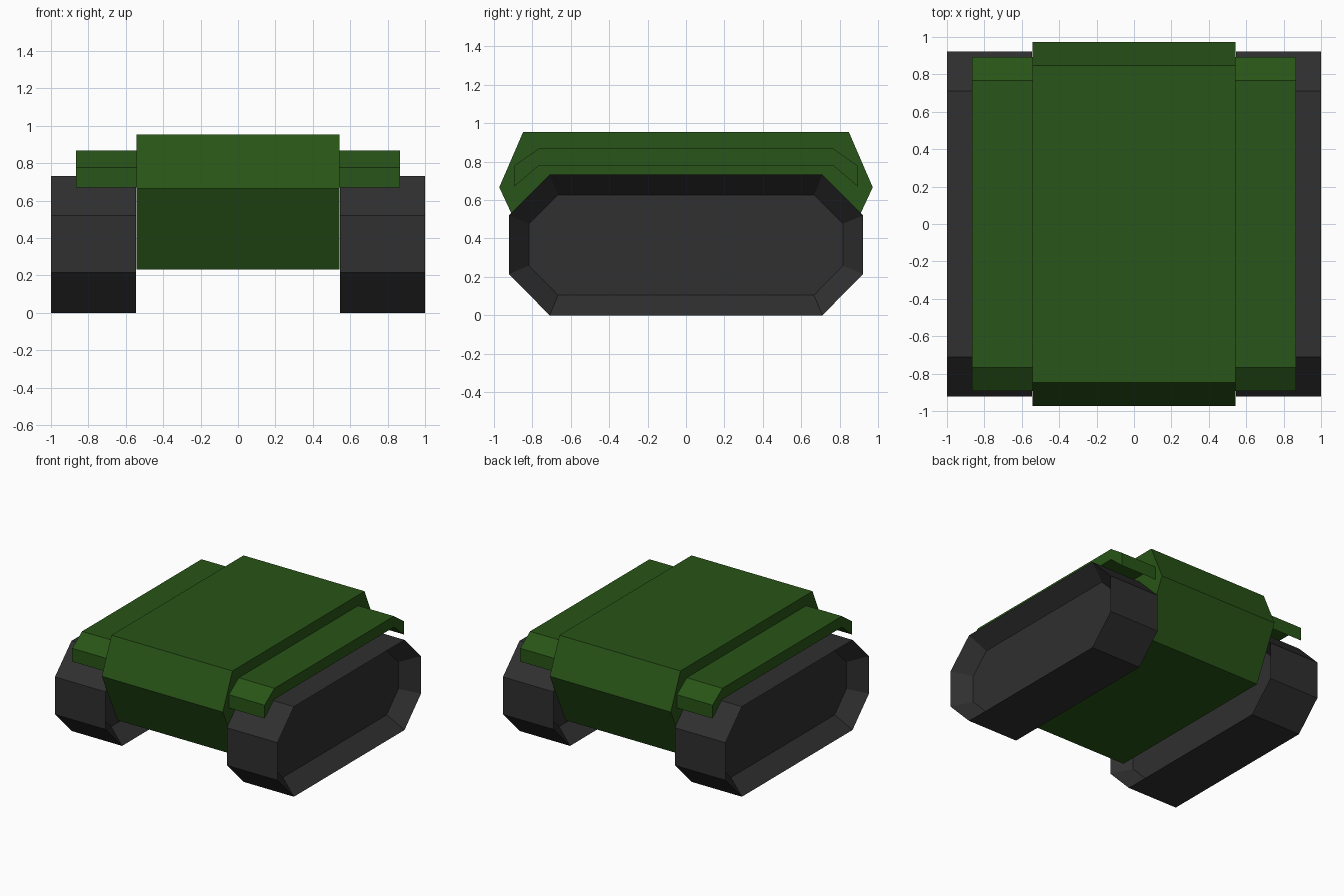
import bpy, bmesh
from mathutils import Vector

if "Cube" in bpy.data.objects:
    bpy.data.objects.remove(bpy.data.objects["Cube"])


def material(name, rgb):
    m = bpy.data.materials.new(name)
    m.diffuse_color = (*rgb, 1)
    m.use_nodes = True
    m.node_tree.nodes["Principled BSDF"].inputs["Base Color"].default_value = m.diffuse_color
    return m


GREEN = material("green_paint", (0.022, 0.09, 0.009))
DARK = material("dark_rubber", (0.029, 0.029, 0.029))


def both_ends(half):
    """Complete a front-back symmetric (y, z) profile from its +y half."""
    return half + [(-y, z) for y, z in reversed(half)]


def prism(name, profile, x0, x1, mat, recess=None, mirror=False):
    """Extrude a (y, z) profile along x; recess = (rim width, depth) on both caps."""
    bm = bmesh.new()
    cap = bm.faces.new([bm.verts.new((x0, y, z)) for y, z in profile])
    ext = bmesh.ops.extrude_face_region(bm, geom=[cap], use_keep_orig=True)["geom"]
    end = next(g for g in ext if isinstance(g, bmesh.types.BMFace))
    bmesh.ops.translate(bm, vec=(x1 - x0, 0, 0), verts=end.verts)
    bmesh.ops.recalc_face_normals(bm, faces=bm.faces)
    if recess:
        rim, depth = recess
        for face, direction in ((cap, 1), (end, -1)):
            bmesh.ops.inset_region(bm, faces=[face], thickness=rim, use_even_offset=True)
            bmesh.ops.translate(bm, vec=Vector((direction * depth, 0, 0)), verts=face.verts)
    mesh = bpy.data.meshes.new(name)
    bm.to_mesh(mesh)
    bm.free()
    mesh.materials.append(mat)
    ob = bpy.data.objects.new(name, mesh)
    bpy.context.collection.objects.link(ob)
    if mirror:
        ob.modifiers.new("Mirror", 'MIRROR').use_axis[0] = True
    return ob


# Hull: six-sided body between the tracks
prism("hull", both_ends([(0.77, 0.232), (0.972, 0.666), (0.848, 0.953)]),
      -0.544, 0.544, GREEN)

# Tracks: octagonal blocks with a recessed panel on each side
prism("tracks", both_ends([(0.71, 0.0), (0.922, 0.215), (0.922, 0.52), (0.71, 0.732)]),
      0.545, 1.0, DARK, recess=(0.105, 0.13), mirror=True)

# Fenders: bent plates standing just above the tracks
prism("fenders", both_ends([(0.767, 0.778), (0.894, 0.67), (0.894, 0.778), (0.767, 0.867)]),
      0.544, 0.865, GREEN, mirror=True)
